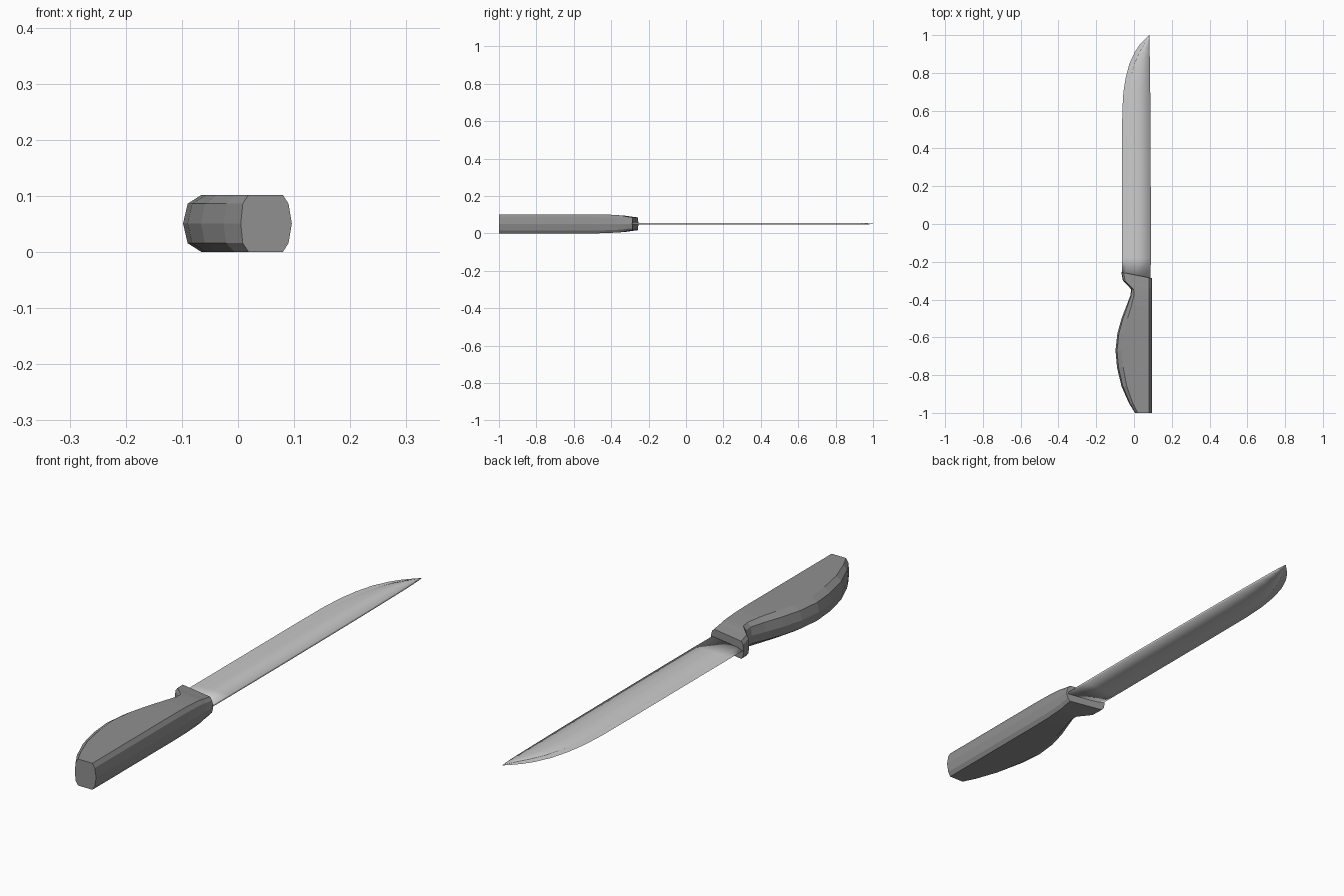
import bpy, bmesh

if "Cube" in bpy.data.objects:
    bpy.data.objects.remove(bpy.data.objects["Cube"])

ZC = 0.051  # mid-plane height of the knife


def material(name, grey):
    m = bpy.data.materials.new(name)
    m.diffuse_color = (grey, grey, grey, 1)
    m.use_nodes = True
    m.node_tree.nodes["Principled BSDF"].inputs["Base Color"].default_value = m.diffuse_color
    return m


def loft(name, rings, mat):
    """Skin a list of equal-length closed rings and cap both ends."""
    bm = bmesh.new()
    loops = [[bm.verts.new(p) for p in ring] for ring in rings]
    n = len(loops[0])
    for a, b in zip(loops, loops[1:]):
        for i in range(n):
            j = (i + 1) % n
            bm.faces.new((a[i], a[j], b[j], b[i]))
    bm.faces.new(loops[0])
    bm.faces.new(loops[-1])
    bmesh.ops.recalc_face_normals(bm, faces=bm.faces)
    mesh = bpy.data.meshes.new(name)
    bm.to_mesh(mesh)
    bm.free()
    mesh.materials.append(mat)
    ob = bpy.data.objects.new(name, mesh)
    bpy.context.collection.objects.link(ob)
    return ob


# Handle: ten-sided sections (y, left x, half thickness, left bevel, slant)
handle_stations = [
    (-1.00, 0.005, 0.051, 0.014, 0),
    (-0.95, -0.026, 0.051, 0.020, 0),
    (-0.86, -0.066, 0.051, 0.028, 0),
    (-0.76, -0.090, 0.051, 0.033, 0),
    (-0.67, -0.098, 0.051, 0.033, 0),
    (-0.58, -0.088, 0.051, 0.033, 0),
    (-0.50, -0.066, 0.051, 0.032, 0),
    (-0.43, -0.039, 0.050, 0.026, 0),
    (-0.375, -0.018, 0.047, 0.018, 0),
    (-0.345, -0.016, 0.045, 0.014, 0.06),
    (-0.322, -0.036, 0.043, 0.012, 0.12),
    (-0.300, -0.059, 0.040, 0.012, 0.17),
    (-0.255, -0.067, 0.034, 0.012, 0.20),
]


def handle_ring(y, xl, h, bevel, slant):
    upper = [(xl + 0.25 * bevel, 0.69 * h), (xl + bevel, h),
             (0.080, h), (0.090, 0.69 * h)]
    section = [(xl, 0)] + upper + [(0.096, 0)] + [(x, -z) for x, z in reversed(upper)]
    return [(x, y - slant * (x - xl), ZC + z) for x, z in section]


loft("handle", [handle_ring(*s) for s in handle_stations], material("dark_grip", 0.28))

# Blade: (y, cutting edge x, bevel width, spine x)
blade_stations = [
    (-0.262, -0.063, 0.020, 0.088),
    (-0.18, -0.063, 0.022, 0.089),
    (0.10, -0.063, 0.024, 0.089),
    (0.40, -0.063, 0.024, 0.088),
    (0.60, -0.062, 0.025, 0.087),
    (0.70, -0.056, 0.027, 0.086),
    (0.78, -0.043, 0.028, 0.085),
    (0.85, -0.024, 0.028, 0.084),
    (0.91, 0.004, 0.027, 0.083),
    (0.95, 0.031, 0.023, 0.082),
    (0.98, 0.059, 0.013, 0.082),
    (1.00, 0.080, 0.001, 0.082),
]


def blade_ring(y, edge, bevel, spine):
    t = 0.005 * min(1, (spine - edge) / 0.06 + 0.1)
    inner = edge + bevel
    w = spine - inner
    # ground bevel, small step up, slightly domed flat, squared spine
    upper = [(inner, 0.5 * t), (inner + 0.02 * w, 0.85 * t),
             (inner + 0.45 * w, t), (spine, 0.8 * t)]
    section = [(edge, 0)] + upper + [(x, -z) for x, z in reversed(upper)]
    # the heel follows the slanted front of the handle and sinks into it
    slant = 0.2 if y < -0.2 else 0
    return [(x, y - slant * (x - edge), ZC + z) for x, z in section]


rings = [blade_ring(*s) for s in blade_stations]
blade = loft("blade", rings, material("steel", 0.85))

# Smooth shading everywhere except the cutting edge and the bevel line
mesh = blade.data
mesh.shade_smooth()
n = len(rings[0])
for e in mesh.edges:
    a, b = (v % n for v in e.vertices)
    if a == b and a in (0, 1, n - 1):
        e.use_edge_sharp = True
